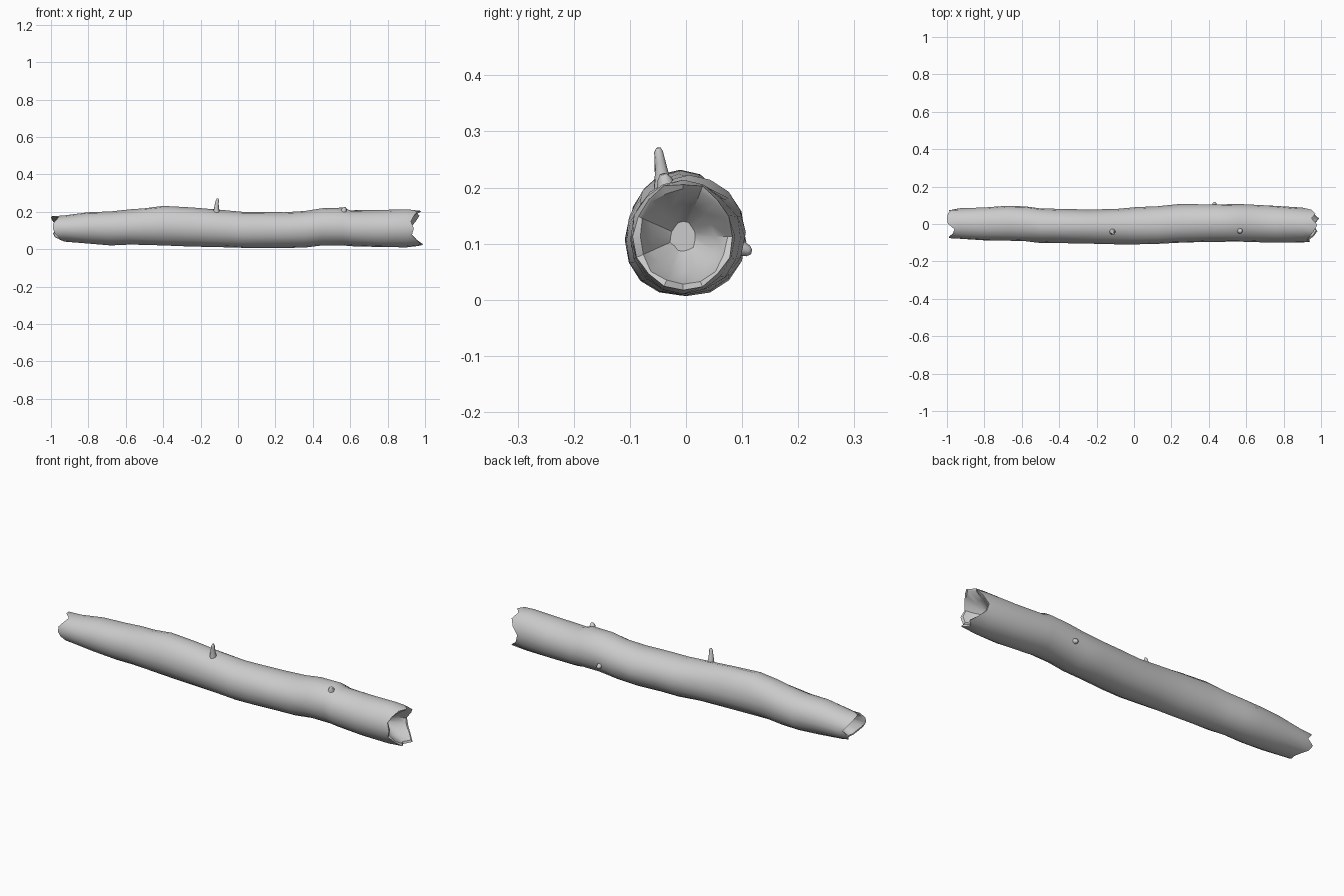
import bpy, math, random
from mathutils import Vector

if "Cube" in bpy.data.objects:
    bpy.data.objects.remove(bpy.data.objects["Cube"])
random.seed(4)

bark = bpy.data.materials.new("bark grey")
bark.use_nodes = True
GREY = (0.6, 0.6, 0.6, 1)
bark.diffuse_color = GREY
bark.node_tree.nodes["Principled BSDF"].inputs["Base Color"].default_value = GREY

SIDES = 16


def make(name, rings, angle=40):
    """Skin a list of closed rings; the first and last are capped."""
    n = len(rings[0])
    faces = []
    for r in range(len(rings) - 1):
        for i in range(n):
            j = (i + 1) % n
            faces.append((r * n + i, r * n + j, (r + 1) * n + j, (r + 1) * n + i))
    last = (len(rings) - 1) * n
    faces += [tuple(reversed(range(n))), tuple(range(last, last + n))]
    mesh = bpy.data.meshes.new(name)
    mesh.from_pydata([p for ring in rings for p in ring], [], faces)
    mesh.materials.append(bark)
    ob = bpy.data.objects.new(name, mesh)
    bpy.context.collection.objects.link(ob)
    bpy.ops.object.select_all(action="DESELECT")
    ob.select_set(True)
    bpy.context.view_layer.objects.active = ob
    bpy.ops.object.mode_set(mode="EDIT")
    bpy.ops.mesh.select_all(action="SELECT")
    bpy.ops.mesh.normals_make_consistent(inside=False)
    bpy.ops.object.mode_set(mode="OBJECT")
    bpy.ops.object.shade_smooth_by_angle(angle=math.radians(angle))
    return ob


# Trunk stations: x, back y, front y, top z, bottom z
stations = [
    (-0.93, .083, -.080, .180, .042), (-0.80, .090, -.088, .198, .030),
    (-0.68, .099, -.090, .203, .021), (-0.58, .095, -.093, .212, .024),
    (-0.50, .085, -.100, .220, .025), (-0.40, .081, -.101, .230, .021),
    (-0.25, .076, -.103, .223, .015), (-0.10, .081, -.107, .210, .012),
    (0.02, .091, -.110, .200, .006), (0.12, .094, -.108, .200, .007),
    (0.25, .106, -.101, .198, .007), (0.36, .106, -.097, .205, .010),
    (0.45, .105, -.095, .218, .019), (0.56, .105, -.094, .222, .019),
    (0.60, .104, -.095, .208, .017), (0.75, .098, -.100, .208, .012),
    (0.90, .088, -.098, .213, .012)]


def ring(station, scale=1.0, rough=0.02, shift=None):
    x, back, front, top, bottom = station
    pts = []
    for i in range(SIDES):
        a = math.tau * i / SIDES
        k = scale * (1 + random.uniform(-rough, rough))
        y = (back + front) / 2 + (back - front) / 2 * math.cos(a) * k
        z = (top + bottom) / 2 + (top - bottom) / 2 * math.sin(a) * k
        pts.append((x + (shift[i] if shift else 0), y, z))
    return pts


# Splintered rims: how far each point sticks out, going back, top, front, bottom
left_rim = [-.03, -.05, -.065, -.07, -.065, -.03, -.04, -.06,
            -.06, -.05, -.03, -.02, -.01, -.02, -.05, -.06]
right_rim = [.02, .05, .07, .05, .08, .06, .04, .025,
             .04, .03, .06, .08, .06, .09, .06, .03]


def broken_end(station, rim, depth):
    """Rings from the sunken core out to the jagged rim."""
    inward = -math.copysign(1, station[0])
    x, rest = station[0], station[1:]
    core = ring((x + inward * depth, *rest), 0.25, 0.1)
    wall = ring((x + inward * depth * 0.4, *rest), 0.62, 0.1,
                [s * 0.3 for s in rim])
    lip = ring((x, *rest), 0.85, 0.04, [s * 0.92 for s in rim])
    edge = ring((x, *rest), 0.95, 0.03, rim)
    return [core, wall, lip, edge]


rings = broken_end(stations[0], left_rim, 0.05)
rings += [ring(s) for s in stations]
rings += reversed(broken_end(stations[-1], right_rim, 0.04))
make("log_trunk", rings)


def stub(name, path, radii, sides=8):
    """Tapered twig stub along a short path."""
    path = [Vector(p) for p in path]
    turn = (path[-1] - path[0]).to_track_quat("Z", "Y")
    make(name, [[p + turn @ Vector((r * math.cos(math.tau * i / sides),
                                    r * math.sin(math.tau * i / sides), 0))
                 for i in range(sides)] for p, r in zip(path, radii)], 60)


stub("top_twig", [(-.115, -.040, .195), (-.115, -.043, .222), (-.113, -.046, .245),
                  (-.110, -.049, .264), (-.109, -.049, .271)],
     [.018, .013, .010, .008, .004])
stub("back_knob", [(.43, .085, .095), (.43, .100, .091), (.43, .111, .087), (.43, .117, .085)],
     [.018, .013, .010, .004])
stub("top_knot", [(.565, -.035, .195), (.568, -.038, .215), (.572, -.041, .224)],
     [.018, .013, .006])
